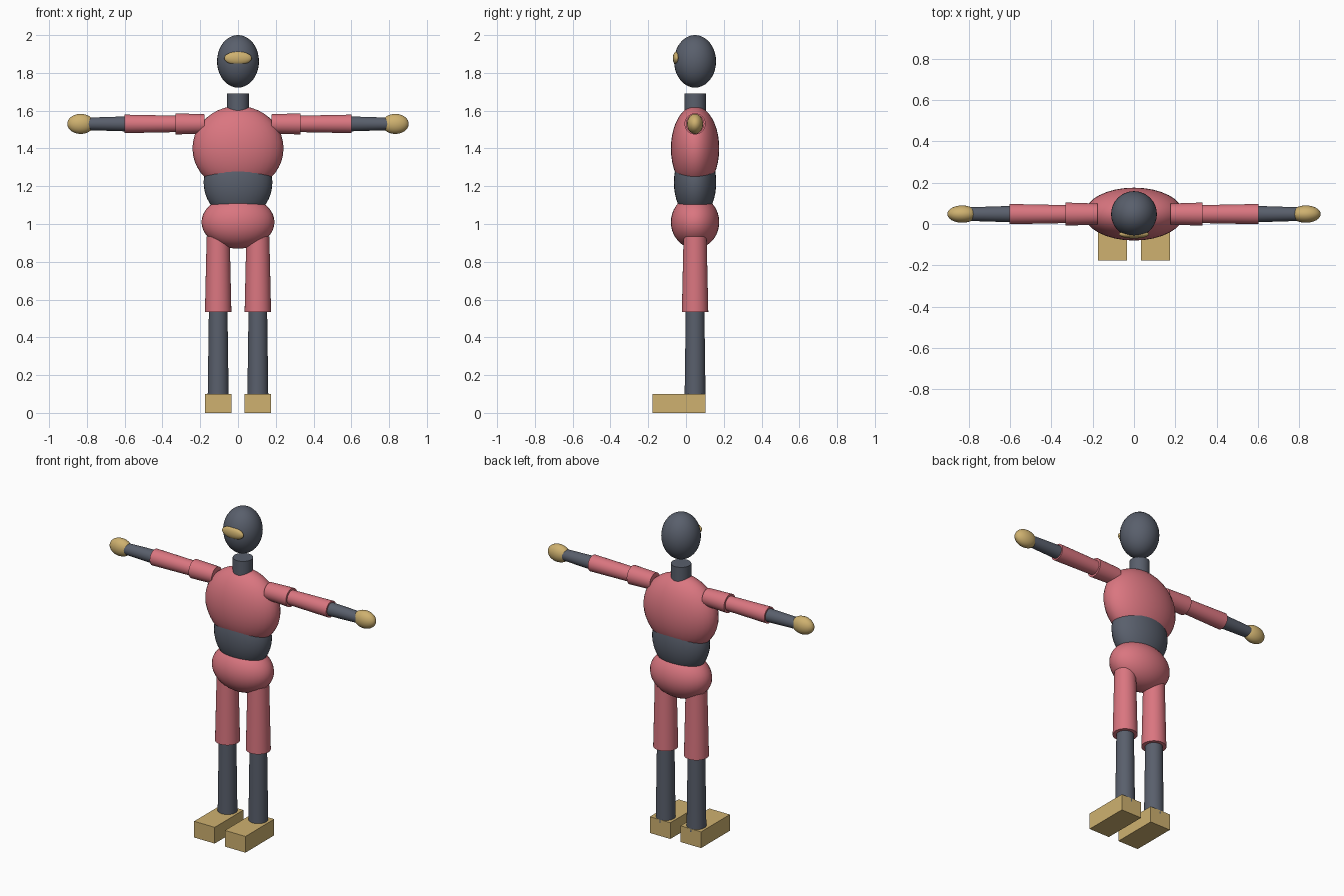
import bpy
import math

if "Cube" in bpy.data.objects:
    bpy.data.objects.remove(bpy.data.objects["Cube"])

CY = 0.048  # depth of the body axis


def material(name, rgb):
    m = bpy.data.materials.new(name)
    m.diffuse_color = (*rgb, 1)
    m.use_nodes = True
    m.node_tree.nodes["Principled BSDF"].inputs["Base Color"].default_value = m.diffuse_color
    return m


RED = material("suit_red", (0.70, 0.18, 0.215))
GREY = material("slate_grey", (0.10, 0.115, 0.15))
GOLD = material("sand_gold", (0.62, 0.44, 0.16))


def finish(name, mat, smooth=True):
    ob = bpy.context.object
    ob.name = name
    ob.data.materials.append(mat)
    bpy.ops.object.transform_apply(location=False, rotation=True, scale=True)
    if smooth:
        bpy.ops.object.shade_smooth_by_angle(angle=math.radians(40))
    return ob


def ellipsoid(name, mat, loc, radii):
    bpy.ops.mesh.primitive_uv_sphere_add(segments=32, ring_count=20, radius=1, location=loc)
    bpy.context.object.scale = radii
    return finish(name, mat)


def upright(name, mat, x, z0, z1, r0, r1):
    """Vertical tapered tube from z0 to z1."""
    bpy.ops.mesh.primitive_cone_add(vertices=32, radius1=r0, radius2=r1, depth=z1 - z0,
                                    location=(x, CY, (z0 + z1) / 2))
    return finish(name, mat)


def sideways(name, mat, s, x0, x1, r0, r1, z=1.53):
    """Tapered arm tube from x0 outward to x1 on side s."""
    bpy.ops.mesh.primitive_cone_add(vertices=32, radius1=r0, radius2=r1, depth=x1 - x0,
                                    location=(s * (x0 + x1) / 2, CY, z),
                                    rotation=(0, s * math.pi / 2, 0))
    return finish(name, mat)


# Head, visor and neck
ellipsoid("head", GREY, (0, CY, 1.861), (0.111, 0.111, 0.139))
ellipsoid("visor", GOLD, (0, -0.05, 1.878), (0.073, 0.02, 0.035))
upright("neck", GREY, 0, 1.58, 1.69, 0.057, 0.057)

# Torso
ellipsoid("chest", RED, (0, CY, 1.40), (0.241, 0.128, 0.225))
ellipsoid("abdomen", GREY, (0, CY, 1.22), (0.182, 0.112, 0.195))
ellipsoid("pelvis", RED, (0, CY, 1.01), (0.193, 0.128, 0.14))

for s, side in ((-1, "right"), (1, "left")):
    # Arm
    sideways(side + "_shoulder", RED, s, 0.178, 0.332, 0.051, 0.056)
    sideways(side + "_sleeve", RED, s, 0.30, 0.602, 0.043, 0.049)
    sideways(side + "_forearm", GREY, s, 0.58, 0.80, 0.040, 0.033)
    ellipsoid(side + "_hand", GOLD, (s * 0.833, CY, 1.53), (0.071, 0.042, 0.053))
    # Leg
    upright(side + "_thigh", RED, s * 0.105, 0.534, 0.935, 0.070, 0.061)
    upright(side + "_shin", GREY, s * 0.105, 0.08, 0.56, 0.0555, 0.049)
    # Foot
    bpy.ops.mesh.primitive_cube_add(size=1, location=(s * 0.105, -0.037, 0.05))
    bpy.context.object.scale = (0.14, 0.28, 0.10)
    finish(side + "_foot", GOLD, smooth=False)
